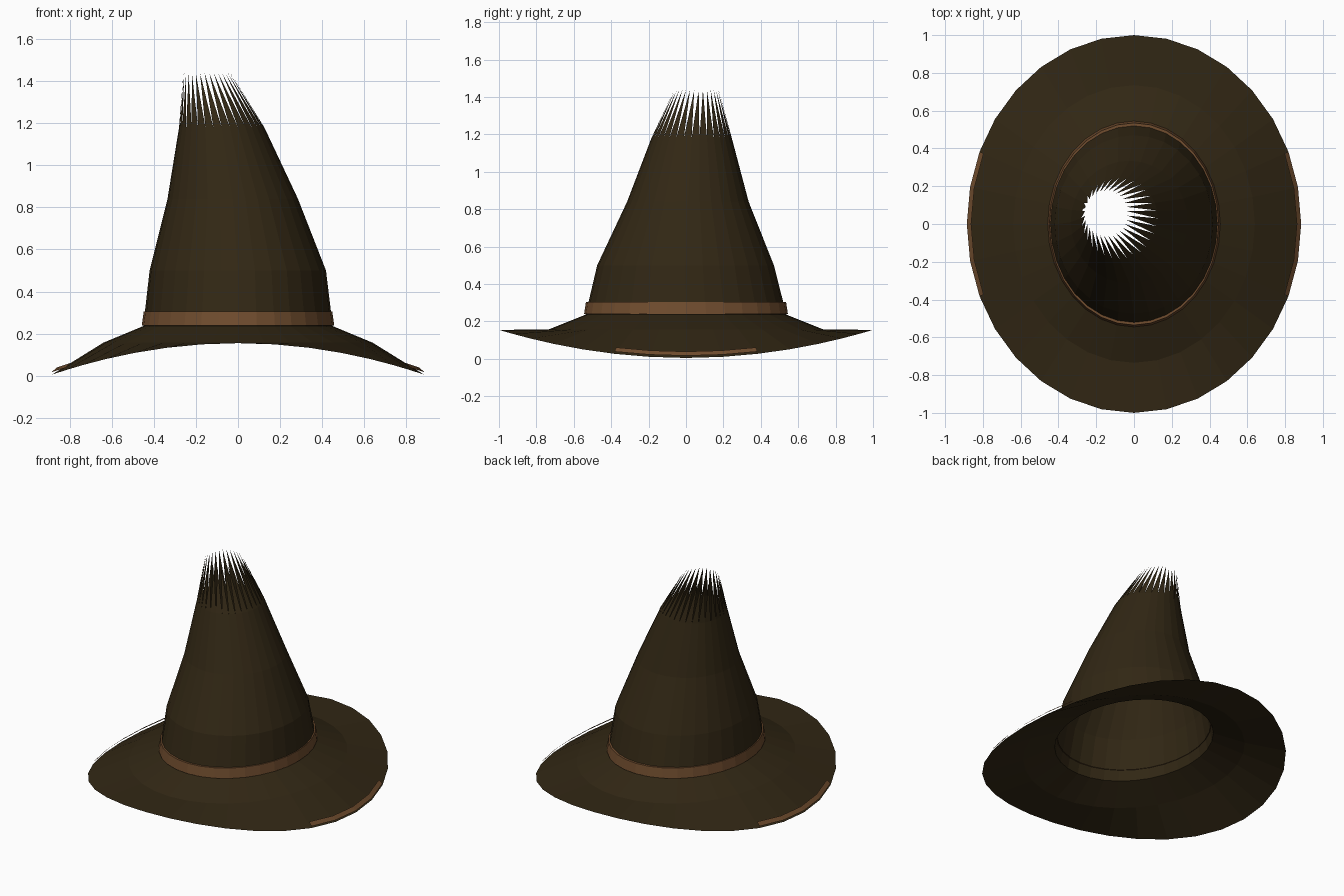
import bpy, bmesh, math

if "Cube" in bpy.data.objects:
    bpy.data.objects.remove(bpy.data.objects["Cube"])

SEG = 32


def material(name, rgb):
    m = bpy.data.materials.new(name)
    m.diffuse_color = (*rgb, 1)
    m.use_nodes = True
    m.node_tree.nodes["Principled BSDF"].inputs["Base Color"].default_value = m.diffuse_color
    return m


felt = material("dark brown felt", (0.031, 0.020, 0.007))
leather = material("tan leather", (0.165, 0.075, 0.028))


def make(name, bm, mat):
    mesh = bpy.data.meshes.new(name)
    bm.to_mesh(mesh)
    bm.free()
    mesh.materials.append(mat)
    obj = bpy.data.objects.new(name, mesh)
    bpy.context.collection.objects.link(obj)
    return obj


def ring(bm, x0, x1, y0, y1, z, droop=0.0, turn=0.0):
    """Ellipse of vertices between the given limits; droop lowers the sides."""
    verts = []
    for i in range(SEG):
        a = 2 * math.pi * (i + turn) / SEG
        c, s = math.cos(a), math.sin(a)
        verts.append(bm.verts.new(((x0 + x1) / 2 + (x1 - x0) / 2 * c,
                                   (y0 + y1) / 2 + (y1 - y0) / 2 * s,
                                   z - droop * c * c)))
    return verts


def bridge(bm, a, b):
    for i in range(SEG):
        j = (i + 1) % SEG
        bm.faces.new((a[i], a[j], b[j], b[i]))


# Brim: sloping inner ring, then an outer ring drooping at the sides
bm = bmesh.new()
outer = ring(bm, -0.885, 0.885, -1, 1, 0.155, droop=0.15)
middle = ring(bm, -0.64, 0.64, -0.735, 0.735, 0.157)
inner = ring(bm, -0.45, 0.45, -0.537, 0.537, 0.236)
bridge(bm, outer, middle)
bridge(bm, middle, inner)
make("brim", bm, felt)

# Crown: leaning open tube ending in a frayed ring of spikes
bm = bmesh.new()
rings = [ring(bm, *r) for r in (
    (-0.45, 0.45, -0.537, 0.537, 0.236),
    (-0.42, 0.418, -0.475, 0.47, 0.50),
    (-0.335, 0.285, -0.315, 0.335, 0.84),
    (-0.28, 0.125, -0.185, 0.245, 1.18))]
for a, b in zip(rings, rings[1:]):
    bridge(bm, a, b)
tips = ring(bm, -0.26, -0.035, -0.063, 0.175, 1.438, turn=0.5)
for i in range(SEG):
    bm.faces.new((rings[-1][i], rings[-1][(i + 1) % SEG], tips[i]))
make("crown", bm, felt)

# Band around the base of the crown
bm = bmesh.new()
low = ring(bm, -0.457, 0.457, -0.545, 0.545, 0.240)
high = ring(bm, -0.448, 0.448, -0.535, 0.535, 0.305)
lip = ring(bm, -0.438, 0.438, -0.515, 0.515, 0.305)
bridge(bm, low, high)
bridge(bm, high, lip)
make("hat_band", bm, leather)

# Thin trim strips floating just above the brim edge on each side
for side, name in ((1, "trim_right"), (-1, "trim_left")):
    bm = bmesh.new()
    edge = []
    for i in range(-2, 3):
        a = 2 * math.pi * i / SEG
        c, s = math.cos(a), math.sin(a)
        z = 0.155 - 0.15 * c * c
        edge.append((bm.verts.new((side * 0.885 * c, s, z + 0.012)),
                     bm.verts.new((side * 0.862 * c, 0.975 * s, z + 0.034))))
    for (a, b), (c, d) in zip(edge, edge[1:]):
        bm.faces.new((a, c, d, b) if side > 0 else (a, b, d, c))
    make(name, bm, leather)
